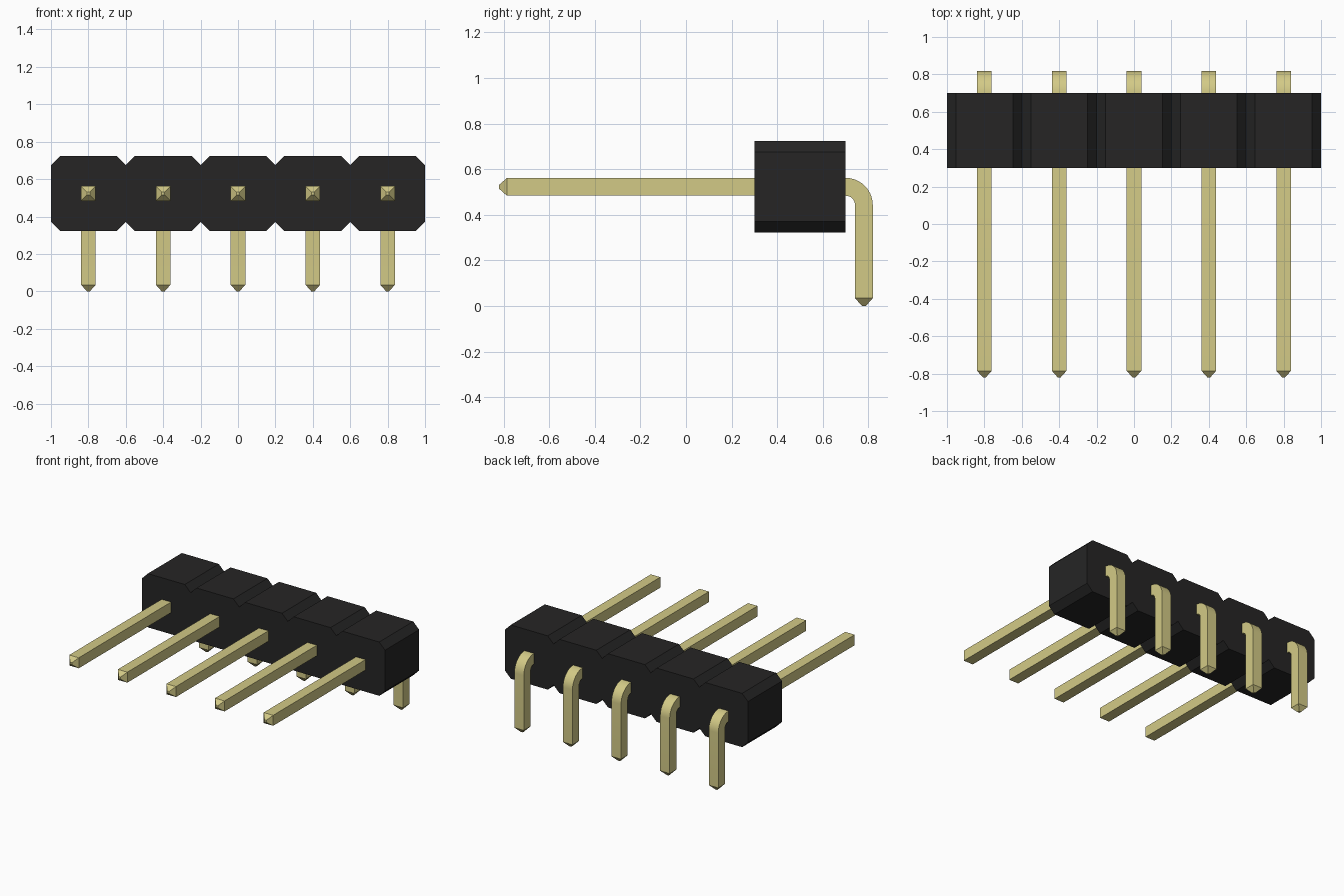
import bpy
import bmesh
from math import sin, cos, pi
from mathutils import Vector

if "Cube" in bpy.data.objects:
    bpy.data.objects.remove(bpy.data.objects["Cube"])

PITCH, COUNT = 0.4, 5
Z_MID = 0.523            # height of the pin axis and block centre
PIN = 0.039              # pin half width
TIP, TIP_LEN = 0.008, 0.035
BEND = 0.08              # bend radius on the pin axis


def material(name, color, rough):
    m = bpy.data.materials.new(name)
    m.use_nodes = True
    m.diffuse_color = color
    bsdf = m.node_tree.nodes["Principled BSDF"]
    bsdf.inputs["Base Color"].default_value = color
    bsdf.inputs["Roughness"].default_value = rough
    return m


def make_object(name, bm, mat):
    bmesh.ops.recalc_face_normals(bm, faces=bm.faces)
    mesh = bpy.data.meshes.new(name)
    bm.to_mesh(mesh)
    bm.free()
    mesh.materials.append(mat)
    obj = bpy.data.objects.new(name, mesh)
    bpy.context.collection.objects.link(obj)
    return obj


black = material("black plastic", (0.019, 0.0185, 0.0185, 1), 0.6)
gold = material("pale gold metal", (0.65, 0.59, 0.24, 1), 0.5)


# Housing: row of chamfered cells as one extruded outline
def housing():
    half, cut = PITCH / 2, 0.048
    top = []
    for i in range(COUNT):
        c = (i - (COUNT - 1) / 2) * PITCH
        if i == 0:
            top.append((c - half, half - cut))
        top += [(c - half + cut, half), (c + half - cut, half),
                (c + half, half - cut)]
    outline = top + [(x, -z) for x, z in reversed(top)]
    bm = bmesh.new()
    face = bm.faces.new([bm.verts.new((x, 0.3, Z_MID + z)) for x, z in outline])
    ext = bmesh.ops.extrude_face_region(bm, geom=[face])
    verts = [v for v in ext["geom"] if isinstance(v, bmesh.types.BMVert)]
    bmesh.ops.translate(bm, verts=verts, vec=(0, 0.4, 0))
    return make_object("housing", bm, black)


# Pin: square section swept along a right-angle path with tapered tips
def pin(name, x):
    y_bend, z_bend = 0.70, Z_MID - BEND
    stations = [(-0.82, Z_MID, 0, TIP), (-0.82 + TIP_LEN, Z_MID, 0, PIN)]
    steps = 10
    for i in range(steps + 1):
        a = pi / 2 * i / steps
        stations.append((y_bend + BEND * sin(a), z_bend + BEND * cos(a), a, PIN))
    stations += [(y_bend + BEND, TIP_LEN, pi / 2, PIN),
                 (y_bend + BEND, 0, pi / 2, TIP)]
    bm = bmesh.new()
    rings = []
    for y, z, a, r in stations:
        centre, out = Vector((x, y, z)), Vector((0, sin(a), cos(a)))
        side = Vector((1, 0, 0))
        rings.append([bm.verts.new(centre + side * r * s + out * r * t)
                      for s, t in ((-1, -1), (1, -1), (1, 1), (-1, 1))])
    for a, b in zip(rings, rings[1:]):
        for k in range(4):
            n = (k + 1) % 4
            bm.faces.new((a[k], a[n], b[n], b[k]))
    bm.faces.new(rings[0])
    bm.faces.new(rings[-1])
    obj = make_object(name, bm, gold)
    bpy.ops.object.select_all(action="DESELECT")
    obj.select_set(True)
    bpy.context.view_layer.objects.active = obj
    bpy.ops.object.shade_smooth_by_angle(angle=pi / 6)


housing()
for i in range(COUNT):
    pin(f"pin_{i + 1}", (i - (COUNT - 1) / 2) * PITCH)
